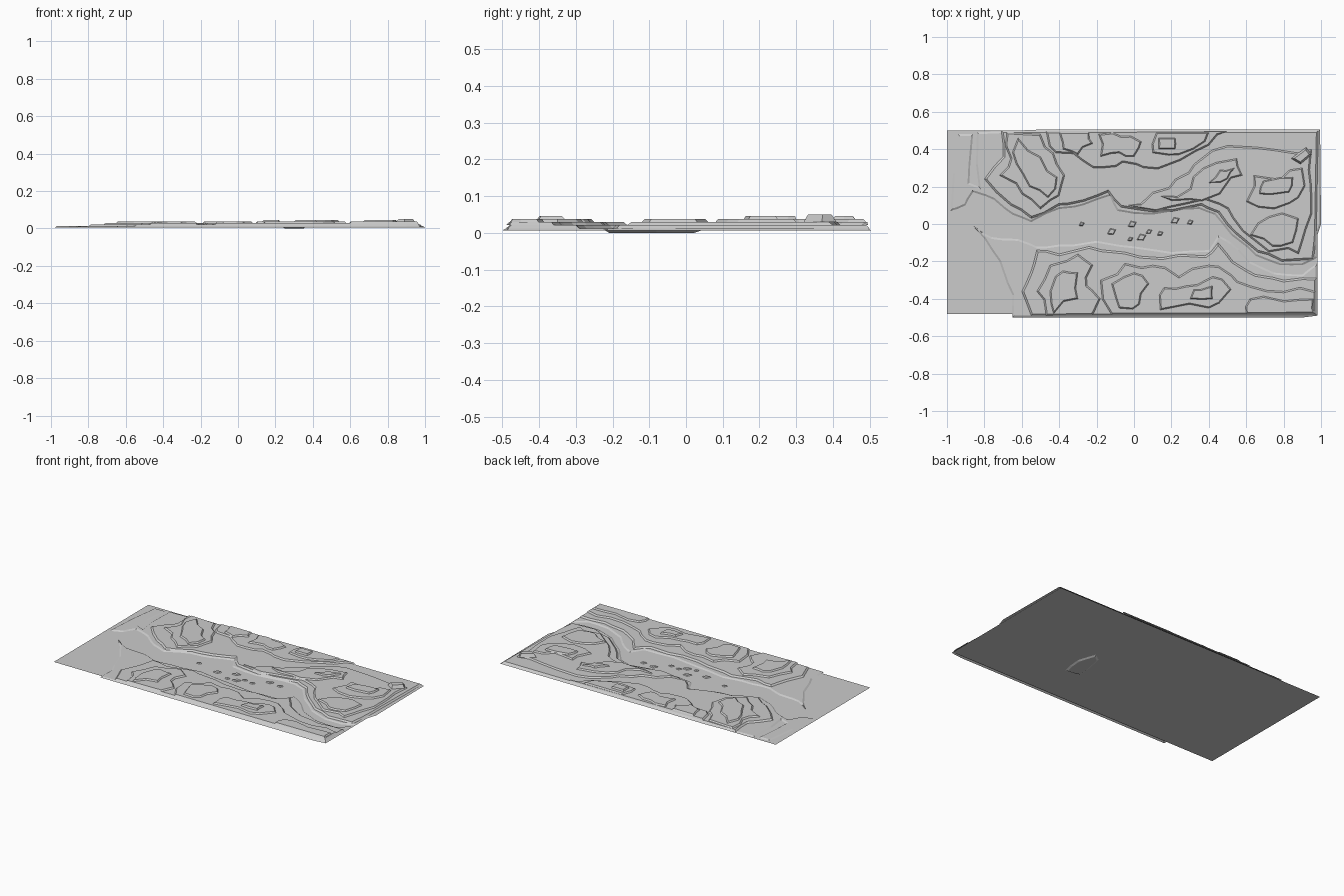
import bpy, bmesh, random
from mathutils import Vector
from mathutils.geometry import tessellate_polygon

random.seed(4)


def jagged(pts, amount):
    # break long contour edges with a displaced midpoint; map borders stay straight
    out = []
    for i, p in enumerate(pts):
        a, b = Vector(p), Vector(pts[(i + 1) % len(pts)])
        out.append(a)
        d = b - a
        border = (abs(a.y) > 0.47 and abs(b.y) > 0.47) or (a.x > 0.96 and b.x > 0.96)
        if d.length > 0.06 and not border:
            n = Vector((-d.y, d.x))
            out.append(a + d * random.uniform(0.35, 0.65) + n * random.uniform(-amount, amount))
    return out


def terrace(name, pts, z0, z1, slope=0.008, jag=0.12):
    # contour polygon with a sloping rim and a flat top
    ring = jagged(pts, jag)
    n = len(ring)
    area = sum(ring[i].x * ring[(i + 1) % n].y - ring[(i + 1) % n].x * ring[i].y for i in range(n))
    if area < 0:
        ring.reverse()
    inner = []
    for i in range(n):
        d1 = (ring[i] - ring[i - 1]).normalized()
        d2 = (ring[(i + 1) % n] - ring[i]).normalized()
        m = Vector((-d1.y - d2.y, d1.x + d2.x))
        inner.append(ring[i] + m * (slope / max(m.length_squared / 2, 0.5)))
    bm = bmesh.new()
    low = [bm.verts.new((p.x, p.y, z0)) for p in ring]
    top = [bm.verts.new((p.x, p.y, z1)) for p in inner]
    for i in range(n):
        j = (i + 1) % n
        bm.faces.new((low[i], low[j], top[j], top[i]))
    for t in tessellate_polygon([[p.to_3d() for p in inner]]):
        f = bm.faces.new([top[k] for k in t])
        f.normal_update()
        if f.normal.z < 0:
            f.normal_flip()
    bmesh.ops.dissolve_limit(bm, angle_limit=0.01, verts=bm.verts[:], edges=bm.edges[:])
    me = bpy.data.meshes.new(name)
    bm.to_mesh(me)
    bm.free()
    bpy.context.collection.objects.link(bpy.data.objects.new(name, me))


Z = [0.006, 0.012, 0.021, 0.029, 0.037, 0.046]

# sea level sheet and the low pool under the river
terrace("base_sheet", [(-1, -0.48), (0.98, -0.48), (0.98, 0.5), (-1, 0.5)], Z[0], Z[0], 0, 0)
terrace("river_pool", [(0.24, -0.2), (0.34, -0.22), (0.36, -0.08), (0.32, 0.04), (0.27, 0)],
        Z[0], 0, 0.01, 0.05)

# low coastal plains
terrace("north_plain", [
    (-0.94, 0.48), (-0.98, 0.07), (-0.9, 0.1), (-0.86, 0.17), (-0.75, 0.13), (-0.65, 0.05),
    (-0.55, 0.01), (-0.4, 0.08), (-0.27, 0.1), (-0.13, 0.15), (-0.09, 0.07), (0.1, 0.05),
    (0.35, 0.08), (0.43, 0.05), (0.52, -0.06), (0.65, -0.17), (0.78, -0.22), (0.9, -0.22),
    (0.98, -0.18), (0.98, -0.06), (1, 0), (0.995, 0.505), (-0.5, 0.505), (-0.84, 0.49),
    (-0.83, 0.2), (-0.88, 0.22), (-0.86, 0.48)], Z[0], Z[1], 0.01, 0.04)
terrace("south_plain", [
    (-0.86, -0.01), (-0.8, -0.08), (-0.72, -0.2), (-0.65, -0.38), (-0.65, -0.5), (0.9, -0.5),
    (0.98, -0.49), (0.98, -0.21), (0.9, -0.27), (0.75, -0.26), (0.62, -0.2), (0.52, -0.1),
    (0.45, -0.06), (0.4, -0.14), (0.2, -0.15), (0, -0.12), (-0.2, -0.09), (-0.4, -0.11),
    (-0.52, -0.12), (-0.62, -0.08), (-0.76, -0.07)], Z[0], Z[1], 0.01, 0.04)

# second level: the main land slabs on both banks
terrace("north_slab", [
    (-0.71, 0.5), (-0.7, 0.36), (-0.8, 0.24), (-0.66, 0.1), (-0.55, 0.03), (-0.4, 0.1),
    (-0.27, 0.12), (-0.14, 0.17), (-0.07, 0.09), (0.1, 0.065), (0.36, 0.1), (0.45, 0.06),
    (0.54, -0.05), (0.66, -0.15), (0.79, -0.2), (0.96, -0.19), (0.975, -0.05), (0.985, 0.5)],
    Z[1], Z[2], 0.01, 0.05)
terrace("south_slab", [
    (-0.55, -0.49), (-0.6, -0.36), (-0.55, -0.25), (-0.52, -0.14), (-0.4, -0.16),
    (-0.24, -0.12), (-0.05, -0.15), (0.15, -0.18), (0.38, -0.17), (0.45, -0.1), (0.53, -0.2),
    (0.65, -0.27), (0.8, -0.3), (0.975, -0.29), (0.975, -0.485), (0.9, -0.49)],
    Z[1], Z[2], 0.01, 0.08)

# third level: broad hills
hills = {
    "west_hill": [(-0.68, 0.49), (-0.66, 0.35), (-0.72, 0.26), (-0.6, 0.16), (-0.5, 0.08),
                  (-0.4, 0.15), (-0.37, 0.26), (-0.43, 0.38), (-0.5, 0.48)],
    "north_ridge": [(-0.47, 0.495), (-0.42, 0.38), (-0.28, 0.34), (-0.16, 0.3), (-0.06, 0.33),
                    (0.05, 0.3), (0.25, 0.34), (0.4, 0.42), (0.5, 0.495)],
    "east_hill": [(-0.03, 0.1), (0.1, 0.17), (0.22, 0.24), (0.32, 0.32), (0.5, 0.42),
                  (0.75, 0.4), (0.95, 0.4), (0.95, 0.2), (0.92, -0.03), (0.88, -0.16),
                  (0.72, -0.15), (0.58, -0.04), (0.5, 0.08), (0.38, 0.13), (0.2, 0.09)],
    "south_west_hill": [(-0.47, -0.49), (-0.52, -0.36), (-0.45, -0.22), (-0.3, -0.16),
                        (-0.22, -0.22), (-0.25, -0.33), (-0.18, -0.4), (-0.22, -0.485)],
    "south_middle_hill": [(-0.12, -0.485), (-0.18, -0.3), (-0.05, -0.21), (0.1, -0.22),
                          (0.24, -0.28), (0.4, -0.22), (0.52, -0.27), (0.62, -0.33),
                          (0.8, -0.36), (0.97, -0.36), (0.97, -0.483), (0.5, -0.485)],
}
for name, pts in hills.items():
    terrace(name, pts, Z[2], Z[3], 0.008, 0.16)

# fourth level: jagged plateaus on the hills
plateaus = {
    "west_plateau": [(-0.62, 0.46), (-0.63, 0.32), (-0.56, 0.2), (-0.46, 0.14), (-0.41, 0.25), (-0.5, 0.36)],
    "north_west_plateau": [(-0.4, 0.49), (-0.38, 0.4), (-0.3, 0.37), (-0.22, 0.43), (-0.24, 0.49)],
    "north_mid_plateau": [(-0.19, 0.48), (-0.18, 0.36), (-0.08, 0.38), (0, 0.36), (0.04, 0.44), (-0.07, 0.47)],
    "north_plateau": [(0.12, 0.49), (0.1, 0.38), (0.24, 0.37), (0.38, 0.44), (0.4, 0.49)],
    "east_plateau_a": [(0.14, 0.15), (0.3, 0.19), (0.37, 0.3), (0.55, 0.35), (0.58, 0.26), (0.46, 0.16), (0.3, 0.13)],
    "east_plateau_b": [(0.6, 0.12), (0.64, 0.26), (0.78, 0.24), (0.9, 0.3), (0.88, 0.14), (0.75, 0.08)],
    "east_plateau_c": [(0.62, -0.06), (0.72, 0.04), (0.88, 0.03), (0.85, -0.1), (0.74, -0.12)],
    "south_plateau_a": [(-0.43, -0.48), (-0.45, -0.36), (-0.38, -0.25), (-0.3, -0.26), (-0.3, -0.4)],
    "south_plateau_b": [(-0.08, -0.45), (-0.12, -0.32), (0, -0.26), (0.08, -0.32), (0.03, -0.43)],
    "south_plateau_c": [(0.14, -0.46), (0.16, -0.34), (0.28, -0.33), (0.42, -0.28), (0.52, -0.35), (0.4, -0.45)],
    "south_east_plateau": [(0.6, -0.48), (0.62, -0.4), (0.8, -0.41), (0.96, -0.4), (0.965, -0.478)],
}
for name, pts in plateaus.items():
    terrace(name, pts, Z[3], Z[4], 0.007, 0.18)

# summits
summits = {
    "east_summit_a": [(0.4, 0.22), (0.46, 0.29), (0.54, 0.3), (0.5, 0.24)],
    "east_summit_b": [(0.67, 0.16), (0.69, 0.23), (0.85, 0.25), (0.83, 0.17)],
    "north_summit": [(0.13, 0.46), (0.13, 0.4), (0.22, 0.4), (0.22, 0.46)],
    "south_summit": [(0.3, -0.4), (0.32, -0.35), (0.42, -0.33), (0.42, -0.4)],
}
for name, pts in summits.items():
    terrace(name, pts, Z[4], Z[5], 0.006, 0.1)
terrace("east_knoll", [(0.84, 0.35), (0.92, 0.41), (0.95, 0.37), (0.89, 0.32)], Z[3], 0.05, 0.01, 0)

# small islands in the river
islands = [(-0.28, 0.0), (-0.12, -0.04), (-0.02, -0.08), (0.04, -0.07), (0.08, -0.04),
           (0.14, -0.05), (-0.01, 0.0), (0.22, 0.02), (0.3, 0.01)]
for k, (x, y) in enumerate(islands):
    s = random.uniform(0.015, 0.025)
    terrace(f"island_{k}", [(x - s, y - s * 0.6), (x + s * 0.4, y - s * 0.7), (x + s, y + s * 0.4),
                            (x - s * 0.3, y + s * 0.7)], Z[0], Z[1], 0.004, 0)
